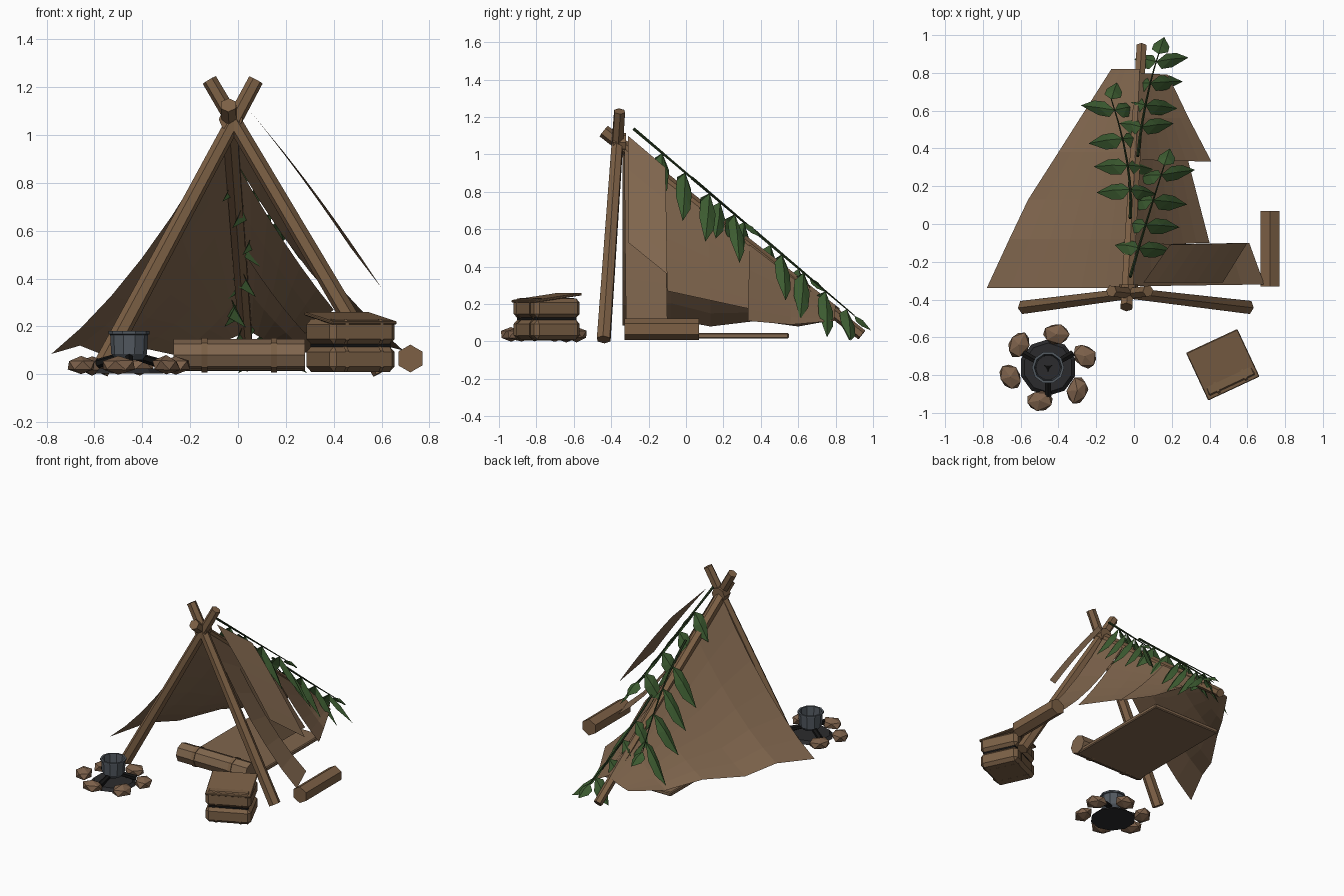
import bpy, bmesh, math, random
from mathutils import Vector, Matrix

random.seed(4)
cube = bpy.data.objects.get("Cube")
if cube:
    bpy.data.objects.remove(cube)


def material(name, rgb):
    m = bpy.data.materials.new(name)
    m.use_nodes = True
    m.diffuse_color = (*rgb, 1)
    b = m.node_tree.nodes["Principled BSDF"]
    b.inputs["Base Color"].default_value = (*rgb, 1)
    b.inputs["Roughness"].default_value = 0.9
    return m


CANVAS = material("canvas_brown", (0.215, 0.132, 0.075))
WOOD = material("wood_brown", (0.205, 0.118, 0.060))
LEATHER = material("leather_brown", (0.195, 0.115, 0.060))
STONE = material("stone_brown", (0.205, 0.120, 0.070))
LEAF = material("leaf_green", (0.045, 0.105, 0.030))
STEM = material("stem_green", (0.018, 0.035, 0.012))
METAL = material("pot_grey", (0.085, 0.100, 0.118))
ASH = material("ash_grey", (0.024, 0.024, 0.026))
CHAR = material("charred_black", (0.007, 0.007, 0.007))


def finish(name, bm, mat):
    me = bpy.data.meshes.new(name)
    bm.to_mesh(me)
    bm.free()
    me.materials.append(mat)
    ob = bpy.data.objects.new(name, me)
    bpy.context.collection.objects.link(ob)
    return ob


def add_bar(bm, a, b, r1, r2, sides=6):
    a, b = Vector(a), Vector(b)
    rot = (b - a).to_track_quat('Z', 'Y').to_matrix().to_4x4()
    bmesh.ops.create_cone(bm, cap_ends=True, segments=sides, radius1=r1, radius2=r2,
                          depth=(b - a).length, matrix=Matrix.Translation((a + b) / 2) @ rot)


def bar(name, a, b, r1, r2, mat, sides=6):
    bm = bmesh.new()
    add_bar(bm, a, b, r1, r2, sides)
    return finish(name, bm, mat)


def box(name, size, loc, mat, bevel=0.0, turn=Matrix()):
    bm = bmesh.new()
    bmesh.ops.create_cube(bm, size=1)
    bmesh.ops.scale(bm, vec=size, verts=bm.verts)
    if bevel:
        bmesh.ops.bevel(bm, geom=bm.edges[:], offset=bevel, segments=1, affect='EDGES')
    ob = finish(name, bm, mat)
    ob.matrix_world = turn @ Matrix.Translation(loc)
    return ob


def sheet(name, tops, bottoms, sag=0.4, rows=6):
    # Hanging cloth between an upper and a lower edge
    bm = bmesh.new()
    grid = []
    for a, b in zip(tops, bottoms):
        a, b = Vector(a), Vector(b)
        line = []
        for i in range(rows + 1):
            t = i / rows
            p = a.lerp(b, t)
            p.z -= sag * (a.z - b.z) * t * (1 - t)
            line.append(bm.verts.new(p))
        grid.append(line)
    for l, r in zip(grid, grid[1:]):
        for i in range(rows):
            bm.faces.new((l[i], r[i], r[i + 1], l[i + 1]))
    return finish(name, bm, CANVAS)


# Tent frame
for side, foot, top in (("left", 0.6, -0.12), ("right", -0.58, 0.075)):
    bar(side + "_front_pole", (foot, -0.44, 0.01), (top, -0.355, 1.23), 0.04, 0.032, WOOD)
bar("ridge_pole", (-0.04, -0.44, 1.125), (0.04, 0.94, 0.035), 0.036, 0.03, WOOD)
bar("pole_lashing", (-0.03, -0.39, 1.065), (-0.03, -0.32, 1.065), 0.05, 0.05, WOOD, 8)


# Tent cover
def ridge(y):
    return (-0.03 + 0.05 * (y + 0.4), y, 0.815 - 0.777 * y)


ys = [-0.34, -0.08, 0.13, 0.38, 0.6, 0.82]
edge = zip((-0.78, -0.66, -0.56, -0.4, -0.26, -0.12), ys, (0.085, 0.12, 0.08, 0.11, 0.08, 0.12))
sheet("right_canvas", [ridge(y) for y in ys], list(edge))
sheet("left_canvas_front", [ridge(-0.33), ridge(-0.11)], [(0.69, -0.32, 0.1), (0.61, -0.1, 0.12)])
sheet("left_canvas_middle", [ridge(-0.11), ridge(0.12), ridge(0.36)],
      [(0.4, -0.1, 0.27), (0.34, 0.13, 0.22), (0.28, 0.36, 0.17)], 0.2)
sheet("left_canvas_back", [ridge(0.34), ridge(0.56), ridge(0.8)],
      [(0.41, 0.33, 0.11), (0.29, 0.56, 0.09), (0.18, 0.79, 0.11)], 0.2)
sheet("loose_canvas_flap", [(0.05, -0.31, 1.1), (0.19, -0.11, 0.93)],
      [(0.47, -0.31, 0.53), (0.6, -0.1, 0.36)], -0.1)


# Leafy fronds lying over the ridge
def stem_height(y):
    return max(0.9 - 0.846 * y, 0.03)


def add_leaf(bm, base, tip, along, scale):
    base, tip, along = Vector(base), Vector(tip), Vector(along).normalized()
    tip.z = max(tip.z, 0.005)
    d = tip - base
    n = d.cross(along).normalized()
    if n.z < 0:
        n = -n
    b, t = bm.verts.new(base), bm.verts.new(tip)
    m = bm.verts.new(base + d * 0.42 + n * 0.012)
    for s in (-1, 1):
        p = bm.verts.new(base + d * 0.28 + along * s * 0.055 * scale - n * 0.012)
        q = bm.verts.new(base + d * 0.6 + along * s * 0.052 * scale - n * 0.012)
        for f in ((b, p, m), (m, p, q), (m, q, t)):
            bm.faces.new(f if s < 0 else f[::-1])


def frond(name, path, left, right):
    pts = [Vector((x, y, stem_height(y))) for x, y in path]

    def at(t):
        a, b, c = pts
        return a * (1 - t) ** 2 + b * 2 * t * (1 - t) + c * t * t

    stem, leaves = bmesh.new(), bmesh.new()
    n = 6
    for i in range(n):
        add_bar(stem, at(i / n), at((i + 1) / n), 0.009 - 0.001 * i, 0.008 - 0.001 * i, 5)
    for t in (0.27, 0.48, 0.7, 0.92):
        p = at(t)
        along = at(t + 0.02) - at(t - 0.02)
        for s, k in ((-1, left), (1, right)):
            tip = p + Vector((s * 0.18 * k, random.uniform(-0.03, 0.03), -0.26 * k))
            add_leaf(leaves, p, tip, along, 0.7 + 0.3 * k)
    end = at(1)
    add_leaf(leaves, end, end + Vector((0.03, 0.09, -0.08)), (1, -0.2, 0), 0.8)
    finish(name + "_stem", stem, STEM)
    finish(name + "_leaves", leaves, LEAF)


frond("right_frond", [(-0.02, 0.03), (0.0, 0.3), (-0.12, 0.66)], 1.0, 0.75)
frond("left_frond", [(-0.02, -0.28), (0.06, 0.0), (0.16, 0.31)], 0.7, 1.0)
frond("back_frond", [(0.02, 0.36), (0.05, 0.65), (0.13, 0.9)], 0.65, 0.95)

# Sleeping mat with its rolled end
box("sleeping_mat", (0.54, 0.82, 0.03), (0.005, 0.14, 0.03), CANVAS, 0.006)
bar("bedroll", (-0.27, -0.25, 0.08), (0.28, -0.25, 0.08), 0.067, 0.067, CANVAS, 8)
for x in (-0.14, 0.15):
    bar("bedroll_strap", (x - 0.012, -0.25, 0.08), (x + 0.012, -0.25, 0.08), 0.072, 0.072, LEATHER, 8)

# Log seat
bar("log_seat", (0.72, -0.33, 0.066), (0.72, 0.07, 0.066), 0.058, 0.058, WOOD, 6)

# Stacked pack with a tilted lid
turn = Matrix.Translation((0.47, -0.745, 0)) @ Matrix.Rotation(math.radians(-155), 4, 'Z')
for name, z in (("lower_pack", 0.063), ("upper_pack", 0.178)):
    box(name, (0.3, 0.27, 0.106), (0, 0, z), LEATHER, 0.022, turn)
    for x in (-0.08, 0.08):
        box(name + "_strap", (0.025, 0.278, 0.108), (x, 0, z), LEATHER, 0.02, turn)
box("pack_seam", (0.26, 0.23, 0.03), (0, 0, 0.12), CHAR, 0, turn)
tilt = turn @ Matrix.Translation((0, 0, 0.234)) @ Matrix.Rotation(math.radians(-8), 4, 'X')
box("pack_lid", (0.3, 0.28, 0.014), (0, 0, 0), LEATHER, 0.004, tilt)

# Fire pit with ring of stones
fx, fy = -0.455, -0.76
bar("ash_bed", (fx, fy, 0.004), (fx, fy, 0.025), 0.15, 0.13, ASH, 10)
for i, (x, y) in enumerate([(-0.41, -0.585), (-0.61, -0.64), (-0.655, -0.81),
                            (-0.5, -0.935), (-0.3, -0.88), (-0.26, -0.7)]):
    bm = bmesh.new()
    bmesh.ops.create_icosphere(bm, subdivisions=1, radius=1)
    for v in bm.verts:
        v.co *= random.uniform(0.88, 1.05)
    bmesh.ops.scale(bm, vec=(0.08, 0.062, 0.042), verts=bm.verts)
    bmesh.ops.rotate(bm, matrix=Matrix.Rotation(i * 1.1, 3, 'Z'), verts=bm.verts)
    bmesh.ops.translate(bm, vec=(x, y, 0.038), verts=bm.verts)
    finish("fire_stone", bm, STONE)
for deg in (30, 150, 270):
    c, s = math.cos(math.radians(deg)), math.sin(math.radians(deg))
    bar("charred_stick", (fx + 0.15 * c, fy + 0.15 * s, 0.045), (fx, fy, 0.085), 0.02, 0.016, CHAR)

# Open cooking pot, lathed profile
bm = bmesh.new()
rings = []
for r, z in ((0.055, 0.06), (0.075, 0.085), (0.079, 0.165), (0.086, 0.168),
             (0.086, 0.18), (0.073, 0.18), (0.066, 0.09)):
    rings.append([bm.verts.new((fx + r * math.cos(k * math.pi / 5), fy + r * math.sin(k * math.pi / 5), z))
                  for k in range(10)])
for a, b in zip(rings, rings[1:]):
    for k in range(10):
        j = (k + 1) % 10
        bm.faces.new((a[k], a[j], b[j], b[k]))
bm.faces.new(rings[0][::-1])
finish("cooking_pot", bm, METAL)
bar("pot_contents", (fx, fy, 0.088), (fx, fy, 0.095), 0.068, 0.068, ASH, 10)
